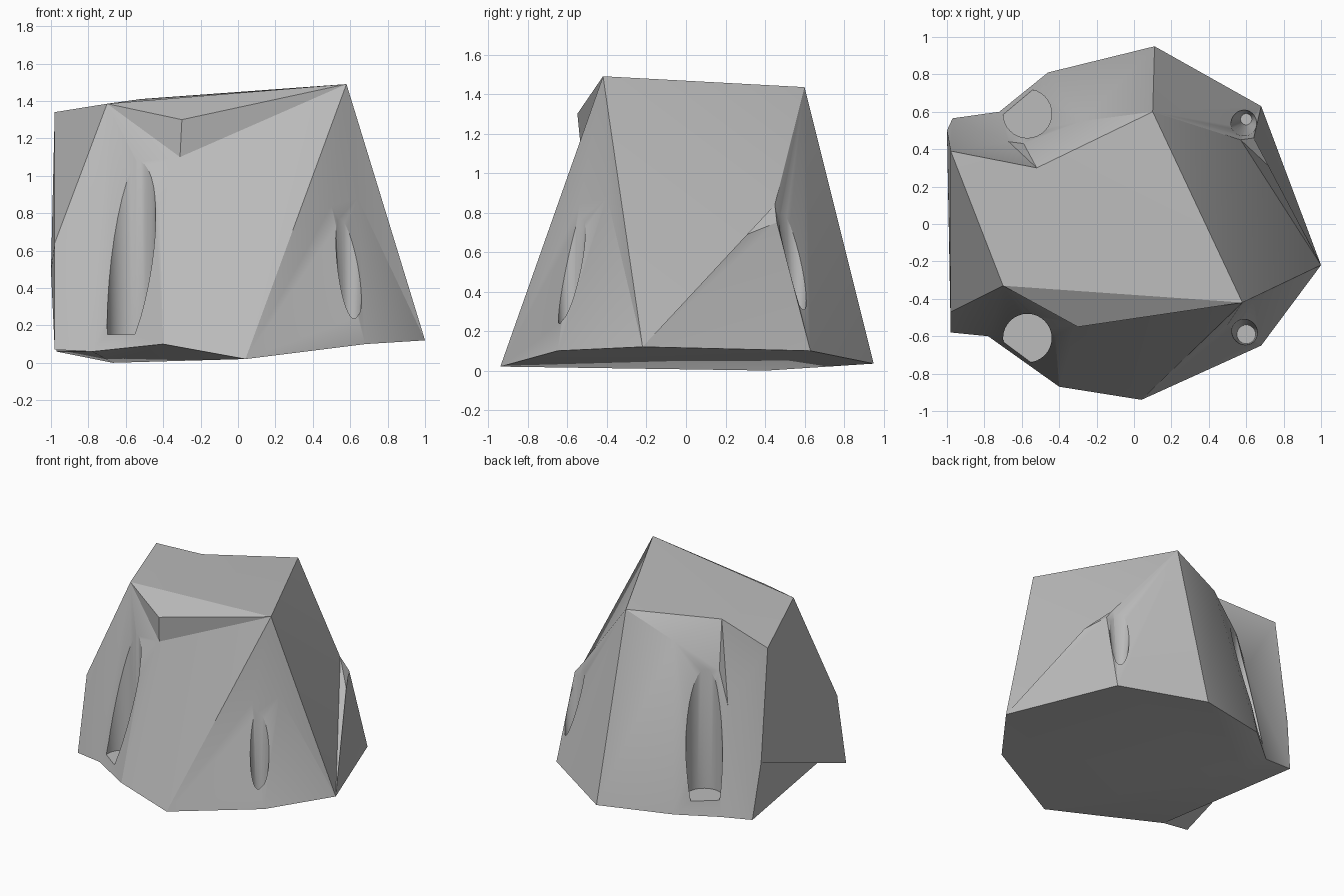
import bpy
import bmesh
import math

cube = bpy.data.objects.get("Cube")
if cube:
    bpy.data.objects.remove(cube, do_unlink=True)

stone = bpy.data.materials.new("stone_grey")
stone.use_nodes = True
grey = (0.5, 0.5, 0.5, 1)
stone.diffuse_color = grey
stone.node_tree.nodes["Principled BSDF"].inputs["Base Color"].default_value = grey

# Named corners of the faceted rock
corners = {
    # crown
    "peak": (.58, -.42, 1.49), "crown_back": (.10, .60, 1.435),
    "crown_notch": (-.52, .30, 1.41), "crown_left": (-.98, .39, 1.34),
    "crown_front": (-.70, -.33, 1.385), "brow": (-.30, -.55, 1.30),
    "back_ledge": (-.28, .55, 1.27),
    # flanks
    "brow_base": (-.31, -.53, 1.10), "front_rib": (-.42, -.60, .85),
    "niche_inner": (.50, -.54, .84), "niche_outer": (.64, -.40, .88),
    "right_bulge": (.57, .45, .84), "right_ledge": (.72, .31, .69),
    "right_under": (.64, .46, .75),
    "back_shoulder": (-.59, .43, 1.08), "back_rib": (-.67, .44, .83),
    "left_bulge": (-.98, -.47, .64), "left_low": (-1, .50, .49),
    "left_toe": (-.98, -.58, .07),
    # foot
    "front": (.04, -.94, .02), "front_right": (.68, -.65, .10),
    "right": (1, -.22, .12), "back_right": (.68, .63, .10),
    "back": (.11, .95, .035), "back_mid": (-.46, .81, .06),
    "back_left": (-.72, .60, .03), "back_sole": (-.67, .41, 0),
    "left": (-.97, .565, .06),
    "front_left": (-.78, -.60, .06), "front_mid": (-.40, -.87, .10),
}

# Facets, each a loop of corner names
facets = [
    # top and front
    ("peak", "crown_back", "crown_notch", "crown_left", "crown_front"),
    ("crown_front", "brow", "peak"),
    ("crown_front", "left_bulge", "left_toe", "front_left"),
    ("crown_front", "front_left", "front_rib"),
    ("front_left", "front_mid", "front_rib"),
    ("crown_front", "front_rib", "brow_base"),
    ("crown_front", "brow_base", "brow"),
    ("brow", "brow_base", "peak"),
    ("brow_base", "front_rib", "front_mid"),
    ("brow_base", "front_mid", "front"),
    ("brow_base", "front", "peak"),
    # right
    ("peak", "front", "niche_inner"),
    ("niche_inner", "front", "front_right"),
    ("niche_inner", "front_right", "niche_outer"),
    ("peak", "niche_inner", "niche_outer"),
    ("niche_outer", "front_right", "right"),
    ("peak", "niche_outer", "right"),
    ("peak", "right", "right_bulge"),
    ("right", "right_ledge", "right_bulge"),
    ("right", "right_under", "right_ledge"),
    ("right_ledge", "right_under", "right_bulge"),
    ("right", "back_right", "right_under"),
    ("right_under", "back_right", "right_bulge"),
    ("peak", "right_bulge", "crown_back"),
    ("crown_back", "right_bulge", "back_right"),
    # back
    ("crown_back", "back_right", "back"),
    ("crown_back", "back", "back_ledge"),
    ("back_ledge", "back", "back_mid"),
    ("crown_back", "back_ledge", "crown_notch"),
    ("crown_notch", "back_ledge", "back_shoulder"),
    ("back_ledge", "back_mid", "back_shoulder"),
    ("back_shoulder", "back_mid", "back_left"),
    # left
    ("crown_notch", "back_shoulder", "back_rib"),
    ("back_shoulder", "back_left", "back_rib"),
    ("crown_notch", "back_rib", "crown_left"),
    ("crown_left", "back_rib", "left"),
    ("back_rib", "back_left", "left"),
    ("crown_left", "left", "left_low"),
    ("crown_left", "left_low", "left_bulge", "crown_front"),
    ("left_bulge", "left_low", "left_toe"),
    ("left_low", "left", "front_left"),
    ("left_low", "front_left", "left_toe"),
    # underside
    ("back", "back_sole", "back_mid"),
    ("back_mid", "back_sole", "back_left"),
    ("back_left", "back_sole", "left"),
    ("front", "front_mid", "front_left", "left", "back_sole",
     "back", "back_right", "right", "front_right"),
]

bm = bmesh.new()
verts = {name: bm.verts.new(co) for name, co in corners.items()}
for loop in facets:
    bm.faces.new([verts[name] for name in loop])
bmesh.ops.triangulate(bm, faces=bm.faces[:])
bmesh.ops.recalc_face_normals(bm, faces=bm.faces[:])
mesh = bpy.data.meshes.new("rock")
bm.to_mesh(mesh)
bm.free()
rock = bpy.data.objects.new("rock", mesh)
bpy.context.collection.objects.link(rock)
mesh.materials.append(stone)


def carve_niche(name, x, y, foot_radius, head_radius, top):
    """Cut an upright round niche, tapering to its floor, into the rock."""
    floor = .15
    bpy.ops.mesh.primitive_cone_add(
        vertices=32, radius1=foot_radius, radius2=head_radius,
        depth=top - floor, location=(x, y, (top + floor) / 2))
    cutter = bpy.context.object
    cutter.name = name
    cutter.data.materials.append(stone)
    cutter.hide_render = True
    cut = rock.modifiers.new(name, "BOOLEAN")
    cut.operation = "DIFFERENCE"
    cut.solver = "EXACT"
    cut.object = cutter
    return cutter


# One niche at each corner: straight on the left, tapered on the right
cutters = [
    carve_niche("niche_front_left", -.57, -.61, .13, .13, 1.7),
    carve_niche("niche_back_left", -.57, .59, .13, .13, 1.7),
    carve_niche("niche_front_right", .60, -.59, .05, .09, .86),
    carve_niche("niche_back_right", .60, .56, .03, .10, .86),
]

# Bake the cuts, then drop the cutters
bpy.context.view_layer.update()
graph = bpy.context.evaluated_depsgraph_get()
carved = bpy.data.meshes.new_from_object(rock.evaluated_get(graph))
rock.modifiers.clear()
rock.data = carved
for cutter in cutters:
    bpy.data.objects.remove(cutter, do_unlink=True)

bpy.ops.object.select_all(action="DESELECT")
rock.select_set(True)
bpy.context.view_layer.objects.active = rock
bpy.ops.object.shade_smooth_by_angle(angle=math.radians(25))
